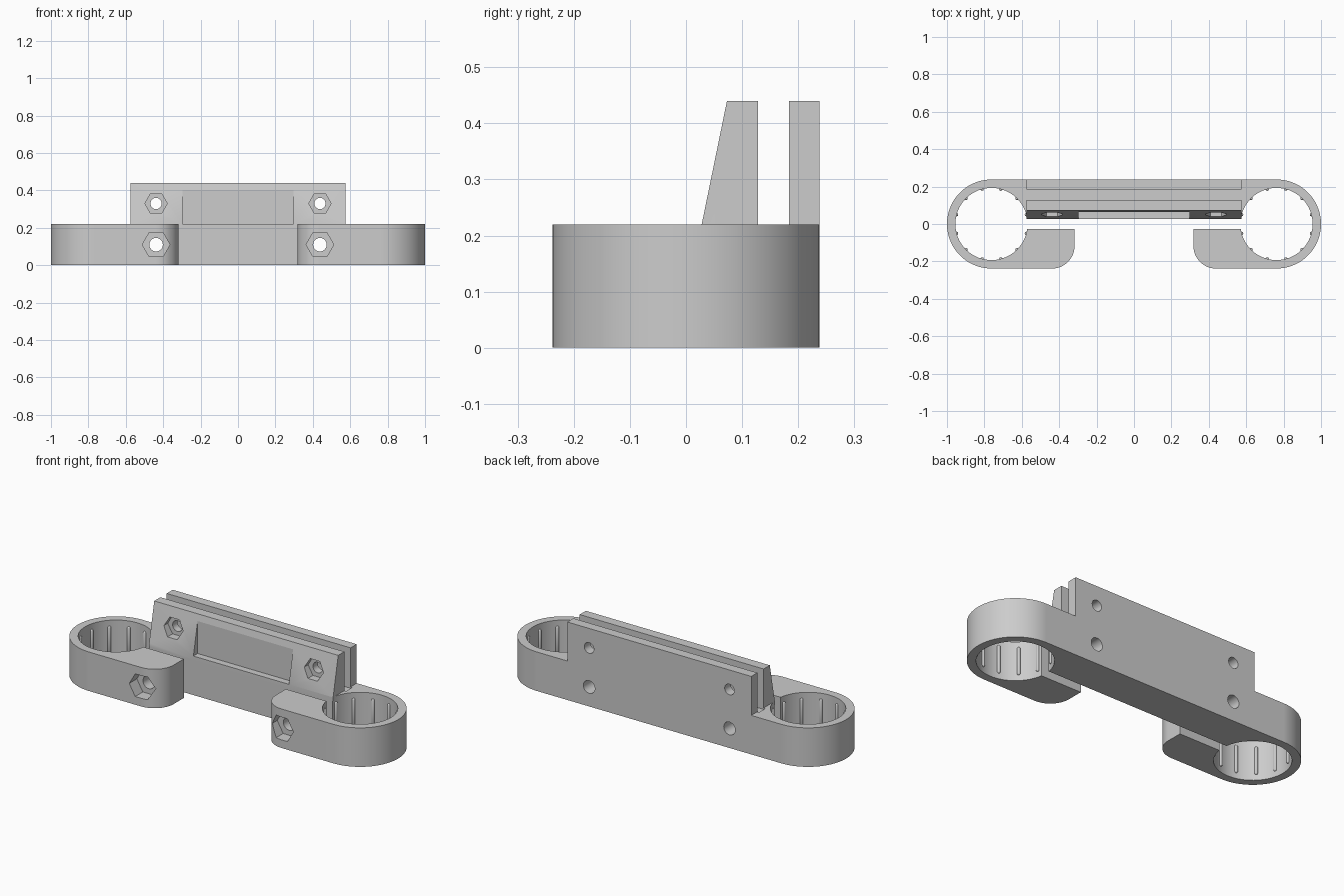
import bpy, bmesh
from math import sin, cos, asin, radians, pi
from mathutils import Vector, Matrix

if "Cube" in bpy.data.objects:
    bpy.data.objects.remove(bpy.data.objects["Cube"], do_unlink=True)

RING_X, R_OUT, R_IN = 0.762, 0.238, 0.193   # ring centre and radii
GAP, BAR_H, TOP = 0.028, 0.22, 0.44         # half gap, bar height, clamp height
BOLT_X = 0.438

grey = bpy.data.materials.new("plain grey")
grey.use_nodes = True
colour = (0.604, 0.604, 0.604, 1)
grey.diffuse_color = colour
grey.node_tree.nodes["Principled BSDF"].inputs["Base Color"].default_value = colour


def finish(name, bm):
    bmesh.ops.recalc_face_normals(bm, faces=bm.faces)
    mesh = bpy.data.meshes.new(name)
    bm.to_mesh(mesh)
    bm.free()
    mesh.materials.append(grey)
    ob = bpy.data.objects.new(name, mesh)
    bpy.context.collection.objects.link(ob)
    return ob


def prism(name, points, lo, hi, axis):
    """Extrude a 2D outline along an axis."""
    place = {"x": lambda u, v, t: (t, u, v),
             "y": lambda u, v, t: (u, t, v),
             "z": lambda u, v, t: (u, v, t)}[axis]
    bm = bmesh.new()
    face = bm.faces.new([bm.verts.new(place(u, v, lo)) for u, v in points])
    ext = bmesh.ops.extrude_face_region(bm, geom=[face])
    shift = Vector(place(0, 0, hi - lo))
    bmesh.ops.translate(bm, vec=shift,
                        verts=[g for g in ext["geom"] if isinstance(g, bmesh.types.BMVert)])
    return finish(name, bm)


def arc(cx, cy, r, a, b, n):
    return [(cx + r * cos(a + (b - a) * i / n), cy + r * sin(a + (b - a) * i / n))
            for i in range(n + 1)]


def rect(u0, v0, u1, v1):
    return [(u0, v0), (u1, v0), (u1, v1), (u0, v1)]


def activate(ob):
    bpy.ops.object.select_all(action="DESELECT")
    ob.select_set(True)
    bpy.context.view_layer.objects.active = ob


def combine(ob, other, operation):
    mod = ob.modifiers.new("combine", "BOOLEAN")
    mod.operation, mod.solver, mod.object = operation, "EXACT", other
    activate(ob)
    bpy.ops.object.modifier_apply(modifier=mod.name)
    bpy.data.objects.remove(other, do_unlink=True)


# Body: two rings open towards the middle, with front arms, joined by the back bar
mouth = pi - asin(GAP / R_IN)
half = arc(RING_X, 0, R_IN, mouth, -mouth, 64)
half += [(0.318, -GAP)]
half += arc(0.438, -R_OUT + 0.12, 0.12, pi, 1.5 * pi, 12)
half += arc(RING_X, 0, R_OUT, -pi / 2, pi / 2, 36)
outline = half + [(-x, y) for x, y in reversed(half)]
body = prism("bracket_body", outline, 0, BAR_H, "z")

# Clamp: sloped block with a front recess and a long slot
profile = [(GAP, 0.2), (GAP, BAR_H), (0.073, TOP), (R_OUT, TOP), (R_OUT, 0.2)]
clamp = prism("clamp", profile, -0.574, 0.574, "x")
combine(clamp, prism("recess", rect(-0.1, 0.1, 0.066, 0.403), -0.298, 0.298, "x"), "DIFFERENCE")
combine(body, clamp, "UNION")
combine(body, prism("slot", rect(0.128, 0.212, 0.184, 0.6), -0.585, 0.585, "x"), "DIFFERENCE")

# Bolt holes with hexagonal nut pockets
for side in (-1, 1):
    for z, hole, nut, floor in ((0.11, 0.036, 0.074, -0.17), (0.33, 0.03, 0.06, 0.085)):
        x = side * BOLT_X
        combine(body, prism("hole", arc(x, z, hole, 0, 2 * pi, 32)[:-1], -0.5, 0.5, "y"),
                "DIFFERENCE")
        combine(body, prism("nut", arc(x, z, nut, 0, 2 * pi, 6)[:-1], -0.4, floor, "y"),
                "DIFFERENCE")

# Grip ribs: upright capsules inside each ring
bm = bmesh.new()
for side in (-1, 1):
    for i in range(12):
        a = radians(15 + 30 * i)
        rib = bmesh.ops.create_uvsphere(bm, u_segments=12, v_segments=7, radius=0.009)["verts"]
        for v in rib:
            v.co.z += 0.18 if v.co.z > 0 else 0.04
        bmesh.ops.transform(bm, verts=rib, matrix=Matrix.Translation(
            (side * RING_X + R_IN * cos(a), R_IN * sin(a), 0)))
ribs = finish("grip_ribs", bm)

# Smooth the round walls, keep flat faces flat
for ob in (body, ribs):
    activate(ob)
    bpy.ops.object.shade_smooth_by_angle(angle=radians(30))
weighted = body.modifiers.new("flat faces", "WEIGHTED_NORMAL")
weighted.keep_sharp = True
